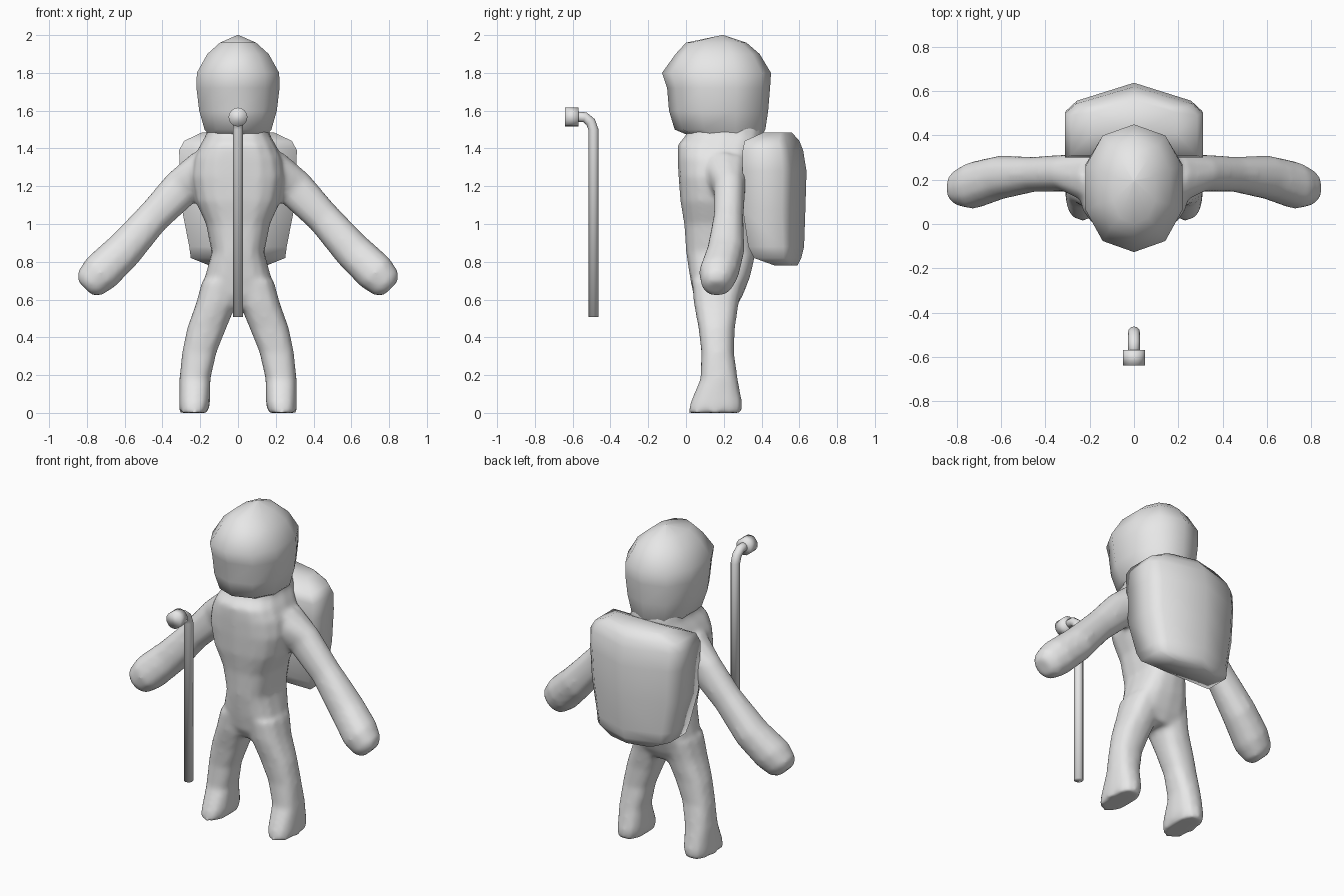
import bpy, bmesh
from math import cos, sin, tau, copysign
from mathutils import Vector

cube = bpy.data.objects.get("Cube")
if cube:
    bpy.data.objects.remove(cube, do_unlink=True)

grey = bpy.data.materials.new("plain_grey")
grey.use_nodes = True
grey.diffuse_color = (0.8, 0.8, 0.8, 1)
grey.node_tree.nodes["Principled BSDF"].inputs["Base Color"].default_value = (0.8, 0.8, 0.8, 1)

X, Y, Z = Vector((1, 0, 0)), Vector((0, 1, 0)), Vector((0, 0, 1))


def outline(n, power=1.0):
    """Rounded cross-section; a lower power is boxier. Starts at the front."""
    pts = []
    for i in range(n):
        u, v = sin(tau * i / n), -cos(tau * i / n)
        pts.append((copysign(abs(u) ** power, u), copysign(abs(v) ** power, v)))
    return pts


def loft(bm, shape, rings):
    """Skin rings of (centre, u axis, v axis) and cap both ends."""
    loops = [[bm.verts.new(c + u * a + v * b) for a, b in shape] for c, u, v in rings]
    n = len(shape)
    for lo, hi in zip(loops, loops[1:]):
        for i in range(n):
            j = (i + 1) % n
            bm.faces.new((lo[i], lo[j], hi[j], hi[i]))
    bm.faces.new(loops[0][::-1])
    bm.faces.new(loops[-1])


def level(z, half_x, front, back, x=0):
    """Horizontal ring from its half width and front and back limits."""
    return Vector((x, (front + back) / 2, z)), X * half_x, Y * (back - front) / 2


def finish(name, bm):
    bmesh.ops.recalc_face_normals(bm, faces=bm.faces)
    mesh = bpy.data.meshes.new(name)
    bm.to_mesh(mesh)
    bm.free()
    mesh.materials.append(grey)
    mesh.shade_smooth()
    obj = bpy.data.objects.new(name, mesh)
    bpy.context.collection.objects.link(obj)
    return obj


# Torso, arms and legs, fused into one skin
bm = bmesh.new()
loft(bm, outline(16, 0.75), [level(*r) for r in (
    (0.55, 0.09, 0.08, 0.26), (0.62, 0.20, 0.04, 0.30), (0.72, 0.175, 0.02, 0.34),
    (0.85, 0.14, 0.0, 0.37), (1.0, 0.17, -0.01, 0.37), (1.12, 0.225, -0.03, 0.37),
    (1.25, 0.25, -0.04, 0.37), (1.35, 0.235, -0.045, 0.38), (1.42, 0.20, -0.045, 0.40),
    (1.47, 0.17, 0.0, 0.41), (1.54, 0.16, 0.02, 0.40))])
for side in (1, -1):
    loft(bm, outline(12, 0.8), [level(z, w, f, b, side * x) for z, w, f, b, x in (
        (0.0, 0.075, 0.01, 0.295, 0.235), (0.05, 0.083, 0.02, 0.30, 0.23),
        (0.18, 0.083, 0.075, 0.275, 0.228), (0.32, 0.092, 0.08, 0.255, 0.205),
        (0.45, 0.105, 0.065, 0.26, 0.165), (0.58, 0.108, 0.04, 0.28, 0.115),
        (0.70, 0.10, 0.03, 0.31, 0.09))])
    across = Vector((side, 0, 1)).normalized()
    loft(bm, outline(12, 0.9), [
        (Vector((side * x, y, z)), across * w, Y * d) for x, y, z, w, d in (
            (0.14, 0.21, 1.28, 0.14, 0.14), (0.30, 0.23, 1.19, 0.105, 0.085),
            (0.45, 0.225, 1.035, 0.09, 0.08), (0.605, 0.21, 0.86, 0.102, 0.10),
            (0.725, 0.175, 0.745, 0.108, 0.108), (0.785, 0.165, 0.685, 0.09, 0.085),
            (0.81, 0.16, 0.66, 0.055, 0.05))])
body = finish("body", bm)
fuse = body.modifiers.new("fuse", "REMESH")
fuse.mode = "VOXEL"
fuse.voxel_size = 0.014
fuse.use_smooth_shade = True
soften = body.modifiers.new("soften", "SMOOTH")
soften.factor = 0.5
soften.iterations = 10
bpy.context.view_layer.objects.active = body
body.select_set(True)
for name in ("fuse", "soften"):
    bpy.ops.object.modifier_apply(modifier=name)

# Head: egg-shaped, coarse sides, pointed crown
bm = bmesh.new()
loft(bm, outline(10, 0.9), [level(*r) for r in (
    (1.44, 0.16, 0.04, 0.39), (1.475, 0.165, 0.0, 0.405), (1.50, 0.185, -0.06, 0.42),
    (1.60, 0.215, -0.09, 0.435), (1.72, 0.23, -0.10, 0.445), (1.80, 0.228, -0.127, 0.45),
    (1.90, 0.17, -0.055, 0.39), (1.96, 0.10, 0.0, 0.32), (2.0, 0.004, 0.19, 0.20))])
finish("head", bm)

# Backpack: flat sides, blunt ridge down the back, tapered base
bm = bmesh.new()
pack = [(-1, -1), (-1, 0.25), (-0.84, 0.52), (0, 1), (0.84, 0.52), (1, 0.25), (1, -1), (0, -1)]
loft(bm, pack, [level(*r) for r in (
    (0.78, 0.15, 0.47, 0.59), (0.82, 0.25, 0.36, 0.61), (0.88, 0.258, 0.33, 0.625),
    (1.08, 0.297, 0.30, 0.632), (1.28, 0.307, 0.30, 0.638), (1.39, 0.312, 0.30, 0.62),
    (1.44, 0.285, 0.31, 0.60), (1.485, 0.19, 0.41, 0.56))])
finish("backpack", bm)

# Walking cane: straight shaft bent forward at the top
bm = bmesh.new()
radius = 0.027
path = [Vector((0, y, z)) for y, z in (
    (-0.49, 0.507), (-0.49, 1.50), (-0.505, 1.54), (-0.535, 1.565), (-0.60, 1.57))]
rings = []
for i, point in enumerate(path):
    along = path[min(i + 1, len(path) - 1)] - path[max(i - 1, 0)]
    rings.append((point, X * radius, along.normalized().cross(X) * radius))
loft(bm, outline(12), rings)
finish("cane_shaft", bm)

# Round grip on the end of the cane
bm = bmesh.new()
loft(bm, outline(16), [(Vector((0, y, 1.566)), X * 0.05, Z * 0.05) for y in (-0.64, -0.57)])
finish("cane_grip", bm)
